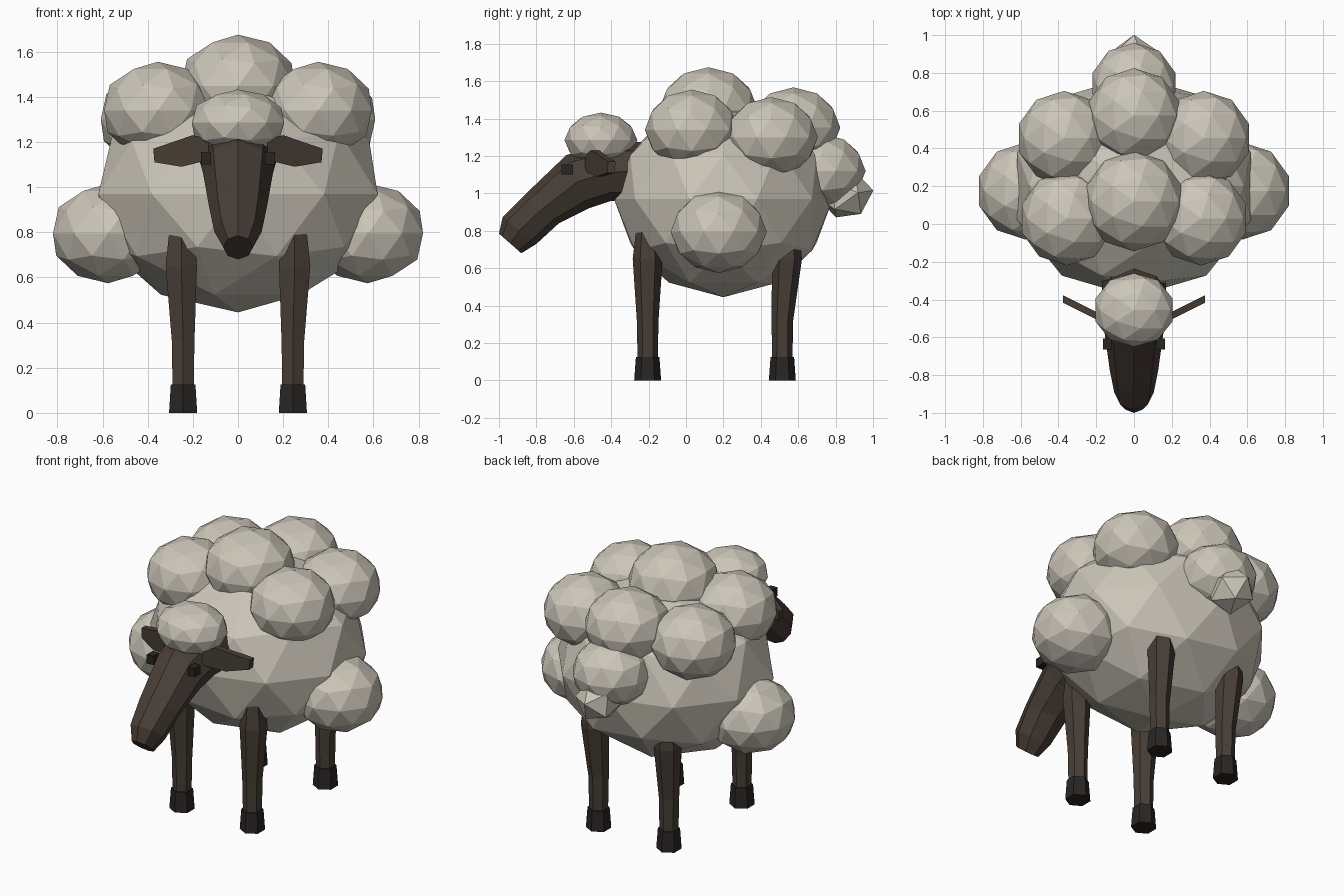
import bpy, bmesh, math
from mathutils import Matrix, Vector

if "Cube" in bpy.data.objects:
    bpy.data.objects.remove(bpy.data.objects["Cube"])


def material(name, rgb):
    m = bpy.data.materials.new(name)
    m.diffuse_color = (*rgb, 1)
    m.use_nodes = True
    m.node_tree.nodes["Principled BSDF"].inputs["Base Color"].default_value = m.diffuse_color
    return m


WOOL = material("wool", (0.60, 0.56, 0.48))
SKIN = material("dark_skin", (0.065, 0.048, 0.037))
HOOF = material("hoof_black", (0.022, 0.019, 0.017))


def finish(name, bm, mat):
    bmesh.ops.recalc_face_normals(bm, faces=bm.faces)
    me = bpy.data.meshes.new(name)
    bm.to_mesh(me)
    bm.free()
    me.materials.append(mat)
    ob = bpy.data.objects.new(name, me)
    bpy.context.collection.objects.link(ob)
    return ob


def puff(name, loc, scale, sub=2, tilt=0):
    bm = bmesh.new()
    bmesh.ops.create_icosphere(bm, subdivisions=sub, radius=1)
    bm.transform(Matrix.Translation(loc) @ Matrix.Rotation(tilt, 4, 'X')
                 @ Matrix.Diagonal((*scale, 1)))
    return finish(name, bm, WOOL)


def loft(name, rings, mat):
    """Skin a list of equal-length point rings and cap both ends."""
    bm = bmesh.new()
    vs = [[bm.verts.new(p) for p in r] for r in rings]
    n = len(vs[0])
    for a, b in zip(vs, vs[1:]):
        for i in range(n):
            j = (i + 1) % n
            bm.faces.new((a[i], a[j], b[j], b[i]))
    bm.faces.new(vs[0])
    bm.faces.new(vs[-1])
    return finish(name, bm, mat)


# Fleece: body plus puffs
puff("body", (0, 0.2, 0.97), (0.65, 0.585, 0.525))
for name, x, y, z, r in [("top_puff", 0, 0.12, 1.447, 0.265),
                         ("rear_top_puff", 0, 0.575, 1.352, 0.25),
                         ("rump_puff", 0, 0.73, 1.12, 0.23),
                         ("shoulder_puff", 0.355, 0.03, 1.34, 0.25),
                         ("hip_puff", 0.37, 0.455, 1.30, 0.25),
                         ("side_puff", 0.575, 0.175, 0.795, 0.257)]:
    for s in ((-1, 1) if x else (1,)):
        puff(name, (s * x, y, z), (r, r, r * 0.86))
puff("head_wool", (0, -0.455, 1.285), (0.215, 0.195, 0.147))
puff("tail", (0, 0.853, 0.995), (0.135, 0.135, 0.15), 1, math.radians(-82))


# Head: octagonal sections given by top point, bottom point and half width
def section(top, bottom, hw):
    t, b = Vector((0, *top)), Vector((0, *bottom))
    c, up = (t + b) / 2, (t - b) / 2
    return [c + up * math.cos(a) + Vector((hw * math.sin(a), 0, 0))
            for a in (k * math.pi / 4 for k in range(8))]


loft("head", [section((-0.22, 1.275), (-0.30, 0.96), 0.17),
              section((-0.42, 1.27), (-0.40, 0.96), 0.17),
              section((-0.64, 1.205), (-0.52, 0.92), 0.155),
              section((-0.87, 0.985), (-0.68, 0.84), 0.128),
              section((-0.98, 0.875), (-0.80, 0.73), 0.105),
              section((-1.0, 0.785), (-0.88, 0.68), 0.065)], SKIN)

# Ears and eyes
EAR = [(0.13, 1.21), (0.20, 1.23), (0.375, 1.17), (0.37, 1.11),
       (0.25, 1.09), (0.13, 1.12)]
for s in (-1, 1):
    loft("ear", [[(s * x, -0.50 + (x - 0.17) * 0.5 + d, z) for x, z in EAR]
                 for d in (-0.02, 0.02)], SKIN)
    bm = bmesh.new()
    bmesh.ops.create_cube(bm, size=1)
    bm.transform(Matrix.Translation((s * 0.142, -0.635, 1.128))
                 @ Matrix.Diagonal((0.045, 0.06, 0.055, 1)))
    finish("eye", bm, HOOF)


# Legs and hooves: six-sided
def hexagon(x, y, z, r):
    return [(x + r * math.sin(k * math.pi / 3), y + r * math.cos(k * math.pi / 3), z)
            for k in range(6)]


for s in (-1, 1):
    for name, y, lean in (("front", -0.205, 0), ("back", 0.515, 0.025)):
        x = s * 0.243
        loft(name + "_leg", [hexagon(x, y, 0.11, 0.054),
                             hexagon(x, y, 0.32, 0.058),
                             hexagon(x + s * 0.008, y + lean, 0.65, 0.08),
                             hexagon(x + s * 0.008, y + lean, 0.82, 0.06)], SKIN)
        loft(name + "_hoof", [hexagon(x, y, 0, 0.072), hexagon(x, y, 0.125, 0.063)], HOOF)
